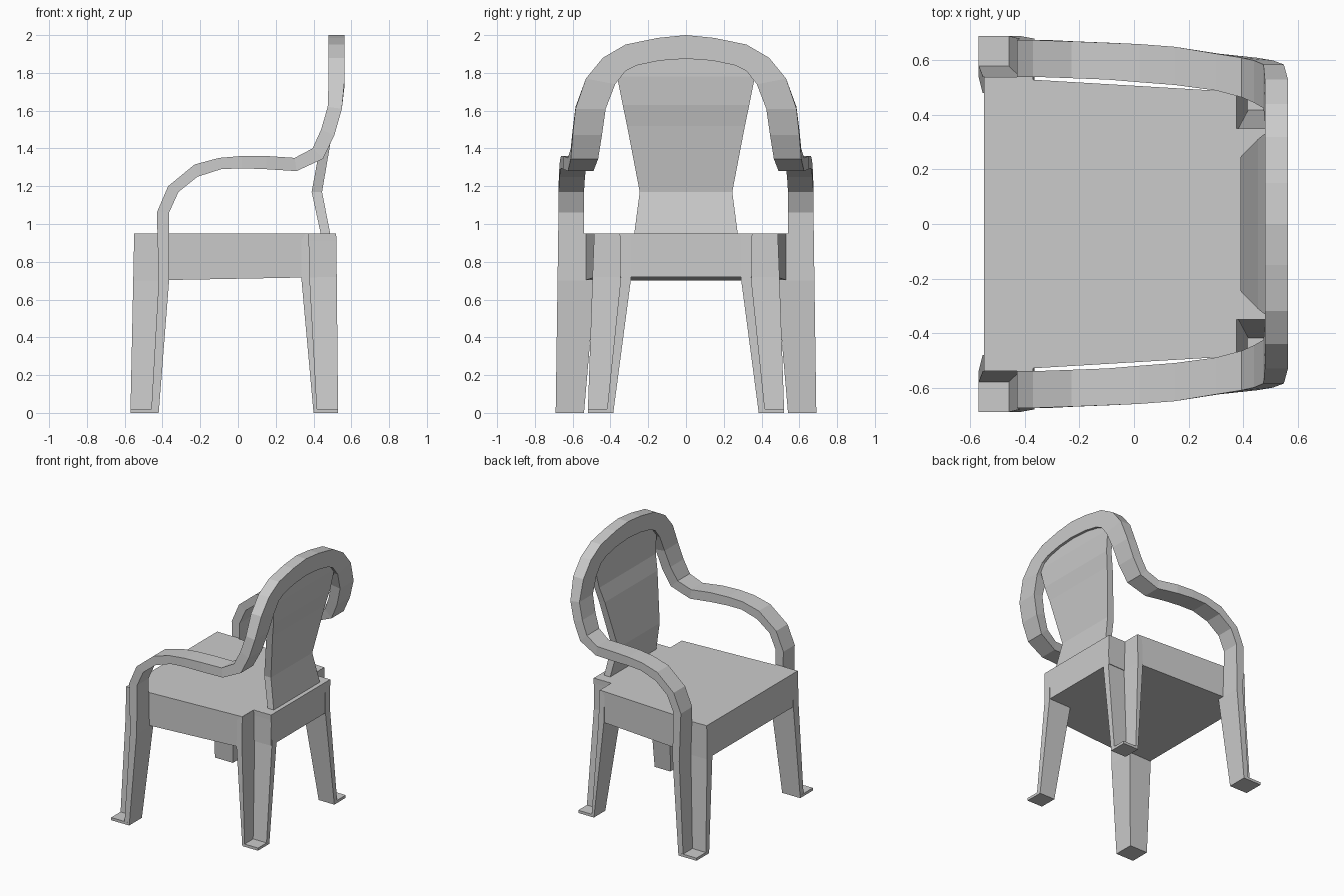
import bpy, bmesh


def loft(name, rings, mirror=True, cap_end=True):
    """Skin a series of equal-length point rings; optionally mirror across y = 0."""
    bm = bmesh.new()
    vs = [[bm.verts.new(p) for p in r] for r in rings]
    n = len(vs[0])
    for a, b in zip(vs, vs[1:]):
        for i in range(n):
            j = (i + 1) % n
            bm.faces.new((a[i], a[j], b[j], b[i]))
    bm.faces.new(vs[0][::-1])
    if cap_end:
        bm.faces.new(vs[-1])
    bmesh.ops.recalc_face_normals(bm, faces=bm.faces)
    me = bpy.data.meshes.new(name)
    bm.to_mesh(me)
    bm.free()
    ob = bpy.data.objects.new(name, me)
    bpy.context.collection.objects.link(ob)
    if mirror:
        m = ob.modifiers.new("mirror", 'MIRROR')
        m.use_axis = (False, True, False)
        m.merge_threshold = 0.0005
    return ob


def rect(x0, x1, y0, y1, z):
    return [(x0, y0, z), (x1, y0, z), (x1, y1, z), (x0, y1, z)]


# Seat block: narrows to the back, notched at both rear corners
half = [(-0.55, 0.54), (0.375, 0.485), (0.375, 0.35), (0.52, 0.35)]
outline = half + [(x, -y) for x, y in reversed(half)]
loft("seat", [[(x, y, 0.70 + 0.02 * (x + 0.55) / 1.07) for x, y in outline],
              [(x, y, 0.95) for x, y in outline]], mirror=False)

# Front leg, inner panel (the arm rail forms the other panel)
loft("front_leg", [rect(-0.57, -0.42, 0.54, 0.58, 0),
                   rect(-0.555, -0.365, 0.48, 0.542, 0.70),
                   rect(-0.55, -0.37, 0.48, 0.54, 0.949)])

# Back leg: two panels making an L open to the outer corner
loft("back_leg_side_panel", [rect(0.40, 0.42, 0.385, 0.52, 0),
                             rect(0.335, 0.38, 0.29, 0.495, 0.72),
                             rect(0.335, 0.376, 0.29, 0.486, 0.949)])
loft("back_leg_rear_panel", [rect(0.40, 0.53, 0.385, 0.42, 0),
                             rect(0.335, 0.523, 0.29, 0.345, 0.72),
                             rect(0.335, 0.52, 0.29, 0.351, 0.949)])

# Foot plates
loft("front_foot", [rect(-0.57, -0.42, 0.54, 0.69, z) for z in (0, 0.02)])
loft("back_foot", [rect(0.40, 0.53, 0.385, 0.52, z) for z in (0, 0.02)])

# Continuous rail: front leg, armrest, then arch of the back
# upper x, z; lower x, z; outer y, inner y; drop of the inner edge
stations = [
    (-0.46, 0.00, -0.42, 0.00, 0.69, 0.54, 0),
    (-0.42, 0.70, -0.365, 0.70, 0.68, 0.54, 0),
    (-0.43, 1.06, -0.365, 1.06, 0.675, 0.54, 0),
    (-0.37, 1.20, -0.315, 1.17, 0.675, 0.54, 0),
    (-0.23, 1.315, -0.215, 1.25, 0.67, 0.535, 0),
    (-0.10, 1.35, -0.09, 1.29, 0.665, 0.53, 0),
    (0.02, 1.36, 0.02, 1.295, 0.66, 0.52, 0),
    (0.15, 1.36, 0.15, 1.29, 0.65, 0.51, 0),
    (0.30, 1.35, 0.31, 1.28, 0.625, 0.49, 0),
    (0.395, 1.40, 0.45, 1.345, 0.61, 0.465, 0),
    (0.44, 1.50, 0.51, 1.47, 0.60, 0.445, 0),
    (0.475, 1.62, 0.55, 1.61, 0.585, 0.425, 0),
    (0.48, 1.77, 0.565, 1.77, 0.53, 0.375, 0.03),
    (0.48, 1.88, 0.565, 1.88, 0.44, 0.32, 0.07),
    (0.48, 1.95, 0.565, 1.95, 0.32, 0.26, 0.11),
    (0.48, 1.985, 0.565, 1.985, 0.15, 0.14, 0.12),
    (0.48, 2.00, 0.565, 2.00, 0, 0, 0.125),
]
loft("arm_and_back_rail",
     [[(xa, yo, za), (xb, yo, zb), (xb, yi, zb - d), (xa, yi, za - d)]
      for xa, za, xb, zb, yo, yi, d in stations], cap_end=False)

# Back splat: bent panel, waisted low down, rounded at the top
splat = [(0.44, 0.49, 0.275, 0.94), (0.39, 0.445, 0.245, 1.17),
         (0.455, 0.505, 0.312, 1.52), (0.485, 0.53, 0.335, 1.63),
         (0.50, 0.545, 0.365, 1.78), (0.50, 0.545, 0.29, 1.84),
         (0.50, 0.545, 0.15, 1.875), (0.50, 0.545, 0.05, 1.885)]
loft("back_splat", [rect(x0, x1, -y, y, z) for x0, x1, y, z in splat], mirror=False)
